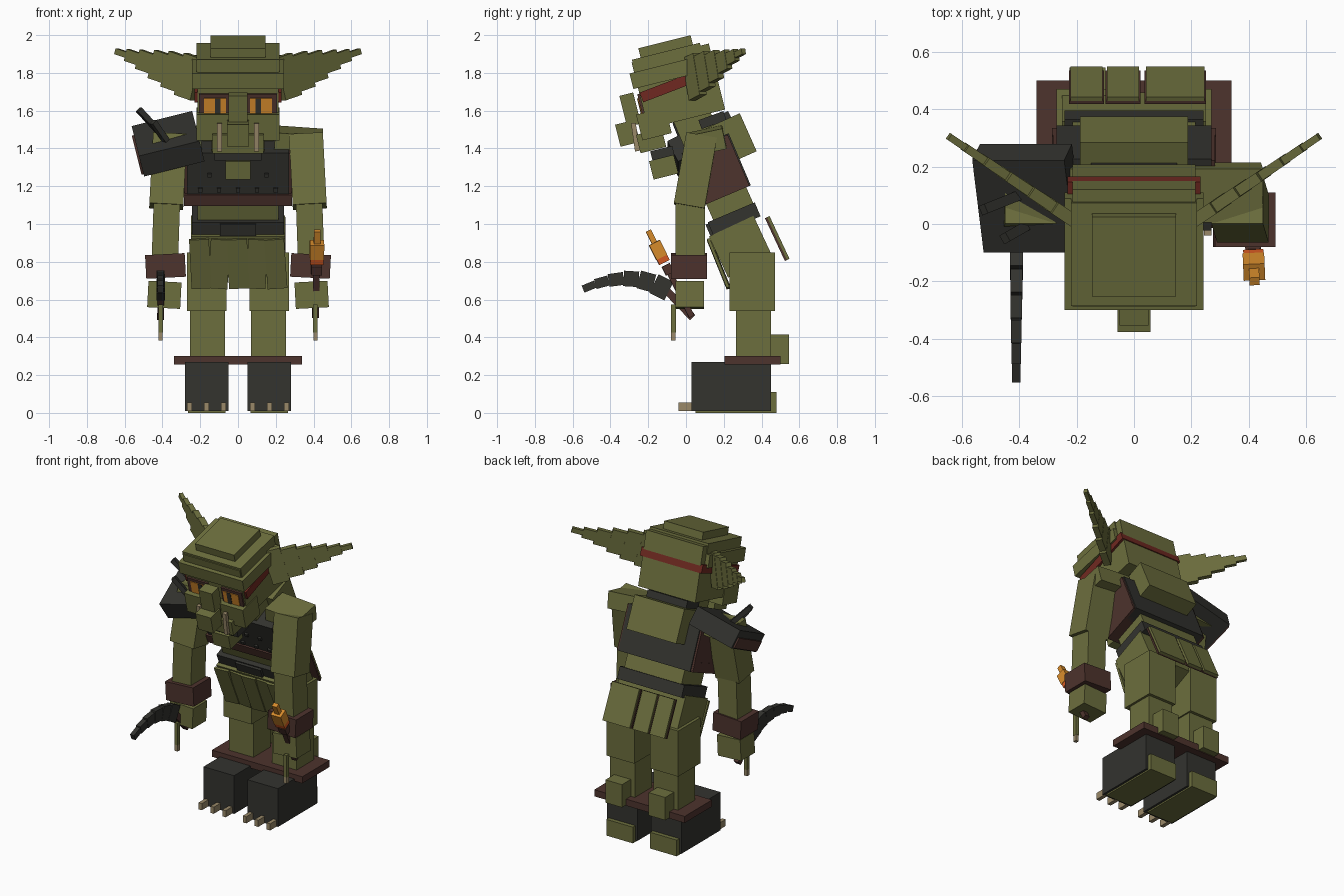
import bpy, bmesh
from math import radians, sin, cos
from mathutils import Vector, Matrix, Euler

if "Cube" in bpy.data.objects:
    bpy.data.objects.remove(bpy.data.objects["Cube"])


def material(name, rgb):
    m = bpy.data.materials.new(name)
    m.use_nodes = True
    m.diffuse_color = (*rgb, 1)
    m.node_tree.nodes["Principled BSDF"].inputs["Base Color"].default_value = (*rgb, 1)
    return m


GREEN = material("olive skin", (0.15, 0.156, 0.047))
DARK = material("charcoal armour", (0.033, 0.033, 0.028))
BROWN = material("brown leather", (0.075, 0.033, 0.026))
RED = material("red band", (0.16, 0.022, 0.015))
ORANGE = material("orange glow", (0.68, 0.26, 0.025))
EMBER = material("ember", (0.66, 0.1, 0.015))
BONE = material("bone", (0.32, 0.25, 0.14))


def cube(name, mat, matrix, size):
    bm = bmesh.new()
    bmesh.ops.create_cube(bm, size=1, matrix=Matrix.Diagonal((*size, 1)))
    me = bpy.data.meshes.new(name)
    bm.to_mesh(me)
    bm.free()
    me.materials.append(mat)
    ob = bpy.data.objects.new(name, me)
    ob.matrix_world = matrix
    bpy.context.collection.objects.link(ob)
    return ob


def box(name, mat, center, size, rx=0, ry=0, rz=0):
    rot = Euler([radians(a) for a in (rx, ry, rz)]).to_matrix().to_4x4()
    return cube(name, mat, Matrix.Translation(center) @ rot, size)


def span(name, mat, x, y, z):
    """Upright box from ranges."""
    lo, hi = Vector((x[0], y[0], z[0])), Vector((x[1], y[1], z[1]))
    return box(name, mat, (lo + hi) / 2, hi - lo)


def beam(name, mat, a, b, width, height):
    """Box whose long axis runs from a to b."""
    a, b = Vector(a), Vector(b)
    rot = (b - a).to_track_quat('X', 'Z').to_matrix().to_4x4()
    return cube(name, mat, Matrix.Translation((a + b) / 2) @ rot,
                ((b - a).length, width, height))


def tilted(origin, angle):
    """Box maker working in a frame that leans forward."""
    s, c = sin(radians(angle)), cos(radians(angle))

    def make(name, mat, x, d, h, size):
        y, z = origin
        return box(name, mat, (x, y + d * c - h * s, z + d * s + h * c), size, angle)
    return make


# Legs and feet
span("ankle_plate", BROWN, (-0.34, 0.34), (0.205, 0.5), (0.255, 0.3))
for side, s in (("right", -1), ("left", 1)):
    def pair(name, mat, x, y, z):
        span(f"{side}_{name}", mat, sorted((s * x[0], s * x[1])), y, z)

    pair("boot", DARK, (0.05, 0.28), (0.03, 0.45), (0.01, 0.27))
    pair("sole", GREEN, (0.065, 0.265), (0.05, 0.478), (0, 0.11))
    pair("shin", GREEN, (0.07, 0.255), (0.265, 0.45), (0.27, 0.54))
    pair("calf", GREEN, (0.1, 0.225), (0.44, 0.545), (0.26, 0.415))
    pair("thigh", GREEN, (0.06, 0.27), (0.23, 0.47), (0.54, 0.85))
    for i in range(3):
        x = 0.077 + 0.09 * i
        pair(f"toe_{i}", BONE, (x - 0.013, x + 0.013), (-0.04, 0.04), (0.01, 0.055))

    # Arms
    box(f"{side}_shoulder", GREEN, (s * 0.32, 0.11, 1.44), (0.25, 0.19, 0.11), 12, s * 4)
    box(f"{side}_upper_arm", GREEN, (s * 0.37, 0.05, 1.28), (0.18, 0.165, 0.38), -10, s * -3)
    box(f"{side}_forearm", GREEN, (s * 0.382, 0.022, 0.96), (0.14, 0.155, 0.3), 0, s * -2)
    box(f"{side}_gauntlet", BROWN, (s * 0.384, 0.015, 0.778), (0.21, 0.19, 0.125), 0, s * 3)
    box(f"{side}_hand", GREEN, (s * 0.39, 0.02, 0.625), (0.175, 0.15, 0.14), 0, s * -3)
    box(f"{side}_finger", GREEN, (s * 0.41, -0.067, 0.5), (0.024, 0.026, 0.15))
    box(f"{side}_claw", BONE, (s * 0.41, -0.067, 0.405), (0.022, 0.024, 0.045))

    # Stepped ears
    root, tip = Vector((s * 0.215, 0.015, 1.765)), Vector((s * 0.645, 0.305, 1.915))
    steps = (0, 0.2, 0.38, 0.55, 0.72, 0.87, 1)
    for i, h in enumerate((0.23, 0.195, 0.155, 0.105, 0.065, 0.032)):
        beam(f"{side}_ear_{i}", GREEN, root.lerp(tip, steps[i]),
             root.lerp(tip, steps[i + 1]), 0.045 - 0.004 * i, h)

# Hips, belt and skirt
box("pelvis", GREEN, (0, 0.29, 0.88), (0.5, 0.26, 0.24), 25)
waist = tilted((0.255, 1.025), 23)
waist("belt", DARK, 0, 0, 0, (0.485, 0.27, 0.08))
waist("buckle", DARK, 0.0, -0.138, -0.01, (0.19, 0.025, 0.085))
box("belly", GREEN, (0, 0.235, 1.1), (0.43, 0.23, 0.14), 24)
for i in range(5):
    x = -0.2 + 0.1 * i
    box(f"front_flap_{i}", GREEN, (x, 0.17 + 0.006 * (i % 2), 0.79),
        (0.105, 0.016, 0.28), 22, (-3, 4, -2, 3, -4)[i])
for i, x in enumerate((-0.165, -0.038, 0.097, 0.19)):
    box(f"back_flap_{i}", GREEN, (x, 0.487, 0.925), (0.112, 0.018, 0.25), 25)
    box(f"back_flap_lining_{i}", BROWN, (x, 0.476, 0.92), (0.122, 0.012, 0.25), 25)

# Chest armour
chest = tilted((0.16, 1.29), 23)
chest("chest", DARK, 0, 0, 0, (0.54, 0.27, 0.3))
chest("chest_belt", BROWN, 0, -0.01, -0.118, (0.57, 0.272, 0.064))
for s in (-1, 1):
    chest("chest_side", BROWN, s * 0.273, 0, 0, (0.02, 0.255, 0.29))
for row in range(2):
    for i in range(4 + row):
        chest("stud", DARK, (i - (3 + row) / 2) * 0.1, -0.138, 0.025 - 0.085 * row,
              (0.022, 0.02, 0.022))
box("hump", GREEN, (0, 0.238, 1.445), (0.375, 0.2, 0.22), 24)
box("collar", DARK, (0, 0.14, 1.55), (0.3, 0.14, 0.05), 20)
box("neck", GREEN, (0, 0.06, 1.5), (0.28, 0.2, 0.26), 23)

# Shoulder guard with spikes
box("shoulder_guard", DARK, (-0.37, 0.09, 1.425), (0.33, 0.36, 0.125), 27, -14)
box("shoulder_guard_lining", BROWN, (-0.374, 0.098, 1.405), (0.335, 0.33, 0.07), 27, -14)
beam("long_spike", DARK, (-0.4, 0.1, 1.47), (-0.525, 0.05, 1.605), 0.035, 0.03)
beam("short_spike", DARK, (-0.38, -0.01, 1.44), (-0.45, -0.05, 1.54), 0.035, 0.03)

# Head
head = tilted((-0.04, 1.73), 14)
head("skull", GREEN, 0, 0, 0, (0.43, 0.42, 0.36))
head("brow", GREEN, 0, -0.035, 0.085, (0.485, 0.4, 0.085))
head("crown", GREEN, 0, -0.02, 0.16, (0.44, 0.37, 0.07))
head("cap", GREEN, 0, -0.015, 0.218, (0.293, 0.285, 0.055))
box("headband", RED, (0, -0.04, 1.745), (0.462, 0.42, 0.055), 21)
for s in (-1, 1):
    head("eye_frame", BROWN, s * 0.128, -0.21, -0.053, (0.155, 0.024, 0.128))
    head("eye", ORANGE, s * 0.122, -0.222, -0.053, (0.116, 0.008, 0.085))
    head("pupil", DARK, s * 0.108, -0.225, -0.053, (0.03, 0.008, 0.085))
    box("tusk", BONE, (s * 0.098, -0.268, 1.46), (0.025, 0.025, 0.15), 8)
box("nose_bridge", GREEN, (0, -0.296, 1.605), (0.1, 0.075, 0.17), 14)
box("nose", GREEN, (0, -0.31, 1.48), (0.115, 0.105, 0.12), 14)
box("cheeks", GREEN, (0, -0.17, 1.53), (0.44, 0.16, 0.14), 14)
box("upper_lip", GREEN, (0, -0.185, 1.44), (0.27, 0.14, 0.1), 14)
box("mouth", DARK, (0, -0.125, 1.375), (0.25, 0.12, 0.05), 14)
box("chin", GREEN, (0, -0.118, 1.3), (0.13, 0.135, 0.1), 14)

# Sickle
beam("sickle_handle", BROWN, (-0.41, 0.035, 0.505), (-0.41, -0.1, 0.645), 0.035, 0.04)
curve = ((-0.09, 0.645), (-0.17, 0.685), (-0.25, 0.707), (-0.33, 0.712),
         (-0.41, 0.701), (-0.48, 0.682), (-0.545, 0.655))
for i, (a, b) in enumerate(zip(curve, curve[1:])):
    beam(f"sickle_blade_{i}", DARK, (-0.41, *a), (-0.41, *b), 0.045 - 0.003 * i,
         0.11 - 0.014 * i)

# Torch
foot, top = Vector((0.41, 0.03, 0.51)), Vector((0.42, -0.2, 0.965))
parts = (("torch_handle", BROWN, 0, 0.5, 0.035), ("torch_rim", BROWN, 0.5, 0.6, 0.055),
         ("ember", EMBER, 0.63, 0.7, 0.07), ("flame", ORANGE, 0.69, 0.86, 0.075),
         ("flame_tip", ORANGE, 0.86, 1, 0.035))
for name, mat, a, b, w in parts:
    beam(name, mat, foot.lerp(top, a), foot.lerp(top, b), w, w * 0.85)
